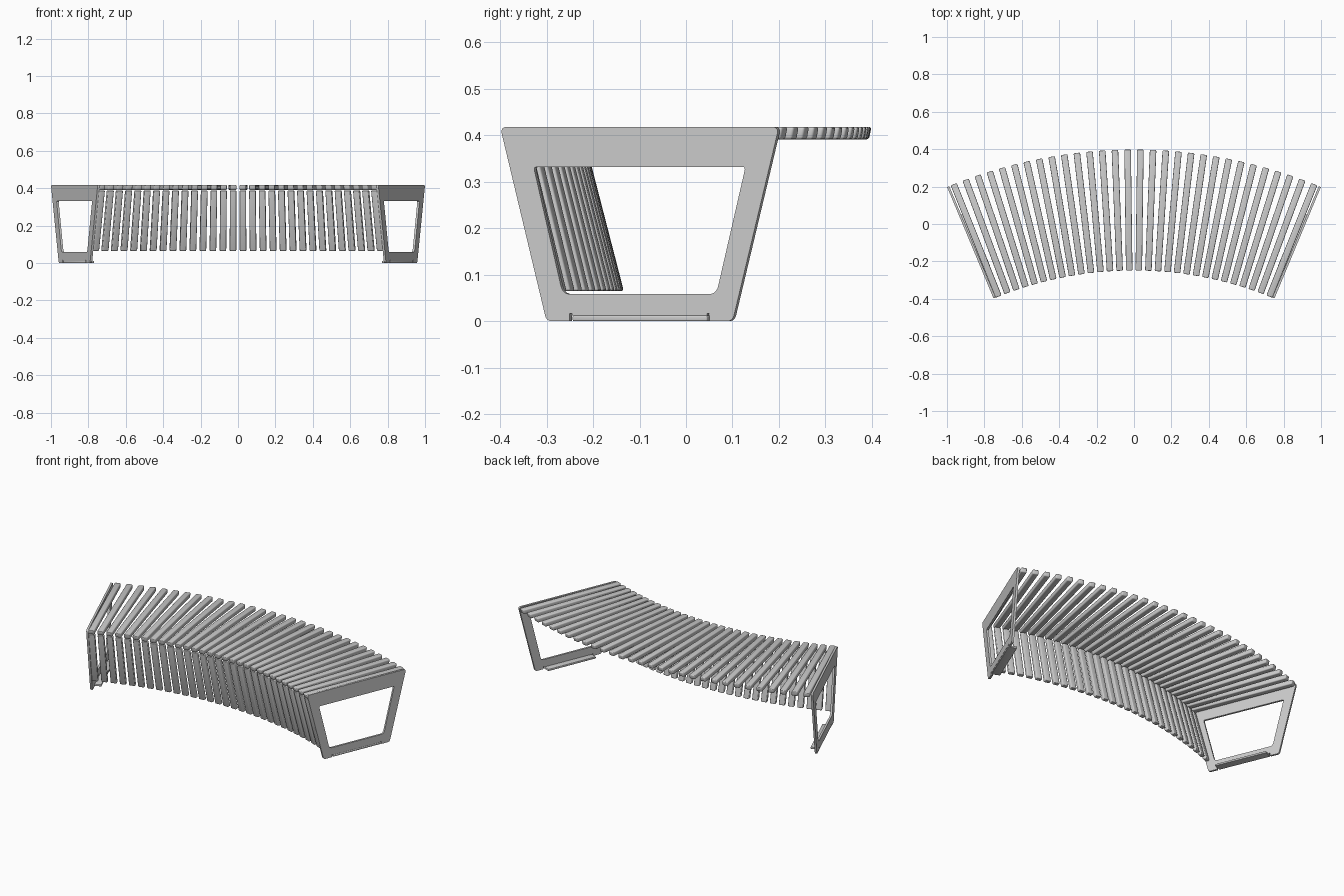
import bpy, bmesh, math
from mathutils import Matrix, Vector

if "Cube" in bpy.data.objects:
    bpy.data.objects.remove(bpy.data.objects["Cube"])

CENTER_Y = -2.2                  # centre of the bench's arc
R_MID = 2.275                    # radius of the middle of the seat
END = math.radians(22.62)        # angle of the outer frame faces
LAST = math.radians(21.78)       # angle of the last slat
COUNT = 30
TOP = 0.418
PLATE = 0.012


def placement(angle, offset=0.0):
    """Local x = radial, y = up, z = along the arc."""
    u = Vector((math.sin(angle), math.cos(angle), 0))
    n = Vector((math.cos(angle), -math.sin(angle), 0))
    m = Matrix((u, Vector((0, 0, 1)), n)).transposed().to_4x4()
    m.translation = Vector((0, CENTER_Y, 0)) + u * R_MID + n * offset
    return m


def prism(name, profile, width, bevel):
    """Extrude a radial/up profile along the arc and round its edges."""
    bm = bmesh.new()
    face = bm.faces.new([bm.verts.new((x, y, -width / 2)) for x, y in profile])
    ext = bmesh.ops.extrude_face_region(bm, geom=[face])
    bmesh.ops.translate(bm, vec=(0, 0, width),
                        verts=[g for g in ext["geom"] if isinstance(g, bmesh.types.BMVert)])
    bmesh.ops.recalc_face_normals(bm, faces=bm.faces[:])
    bmesh.ops.bevel(bm, geom=bm.edges[:], offset=bevel, segments=3,
                    profile=0.5, affect='EDGES')
    me = bpy.data.meshes.new(name)
    bm.to_mesh(me)
    bm.free()
    me.shade_smooth()
    me.set_sharp_from_angle(angle=math.radians(40))
    return me


def add(name, mesh, matrix):
    ob = bpy.data.objects.new(name, mesh)
    bpy.context.collection.objects.link(ob)
    ob.matrix_world = matrix
    return ob


def rounded(points, steps=5):
    """Outline from (x, y, radius) corners."""
    out = []
    for i, (x, y, r) in enumerate(points):
        p = Vector((x, y))
        if r == 0:
            out.append(p)
            continue
        a = p + (Vector(points[i - 1][:2]) - p).normalized() * r
        b = p + (Vector(points[(i + 1) % len(points)][:2]) - p).normalized() * r
        for k in range(steps + 1):
            t = k / steps
            out.append(a * (1 - t) ** 2 + p * 2 * t * (1 - t) + b * t * t)
    return out


def frame_mesh():
    """Trapezoid plate with an opening and relief slots beside the foot."""
    right = [(0.157, 0.012, 0), (0.157, 0.016, 0), (0.163, 0.016, 0),
             (0.163, 0, 0), (0.217, 0, 0.013), (0.325, TOP, 0.016)]
    outer = right + [(-x, y, r) for x, y, r in reversed(right)]
    inner = [(-0.179, 0.058, 0.018), (0.179, 0.058, 0.018),
             (0.247, 0.332, 0.008), (-0.247, 0.332, 0.008)]
    cu = bpy.data.curves.new("end_frame", 'CURVE')
    cu.dimensions = '2D'
    cu.fill_mode = 'BOTH'
    cu.extrude = PLATE / 2
    for loop in (outer, inner):
        pts = rounded(loop)
        sp = cu.splines.new('POLY')
        sp.points.add(len(pts) - 1)
        for q, p in zip(sp.points, pts):
            q.co = (p.x, p.y, 0, 1)
        sp.use_cyclic_u = True
    tmp = bpy.data.objects.new("frame_outline", cu)
    bpy.context.collection.objects.link(tmp)
    me = bpy.data.meshes.new_from_object(
        tmp.evaluated_get(bpy.context.evaluated_depsgraph_get()))
    bpy.data.objects.remove(tmp)
    bm = bmesh.new()
    bm.from_mesh(me)
    bmesh.ops.remove_doubles(bm, verts=bm.verts[:], dist=1e-5)
    bmesh.ops.recalc_face_normals(bm, faces=bm.faces[:])
    bm.to_mesh(me)
    bm.free()
    me.shade_smooth()
    me.set_sharp_from_angle(angle=math.radians(35))
    return me


# Seat and front slats fanned along the arc
seat = prism("seat_slat", [(-0.318, 0.391), (0.319, 0.391), (0.324, TOP), (-0.325, TOP)],
             0.035, 0.006)
slope = 0.108 / TOP
edge = lambda z: -0.217 - slope * z
front = prism("front_slat", [(edge(0.065), 0.065), (edge(0.065) + 0.025, 0.065),
                             (edge(0.388) + 0.025, 0.388), (edge(0.388), 0.388)],
              0.035, 0.005)
for i in range(COUNT):
    m = placement(-LAST + 2 * LAST * i / (COUNT - 1))
    add(f"seat_slat_{i + 1:02d}", seat, m)
    add(f"front_slat_{i + 1:02d}", front, m)

# End frames with a folded foot flange on the inside
frame = frame_mesh()
foot = prism("foot_flange", [(-0.157, 0), (0.157, 0), (0.157, 0.012), (-0.157, 0.012)],
             0.05, 0.003)
for side, label in ((-1, "left"), (1, "right")):
    add(f"{label}_end_frame", frame, placement(side * END, -side * PLATE / 2))
    add(f"{label}_foot_flange", foot, placement(side * END, -side * 0.025))
